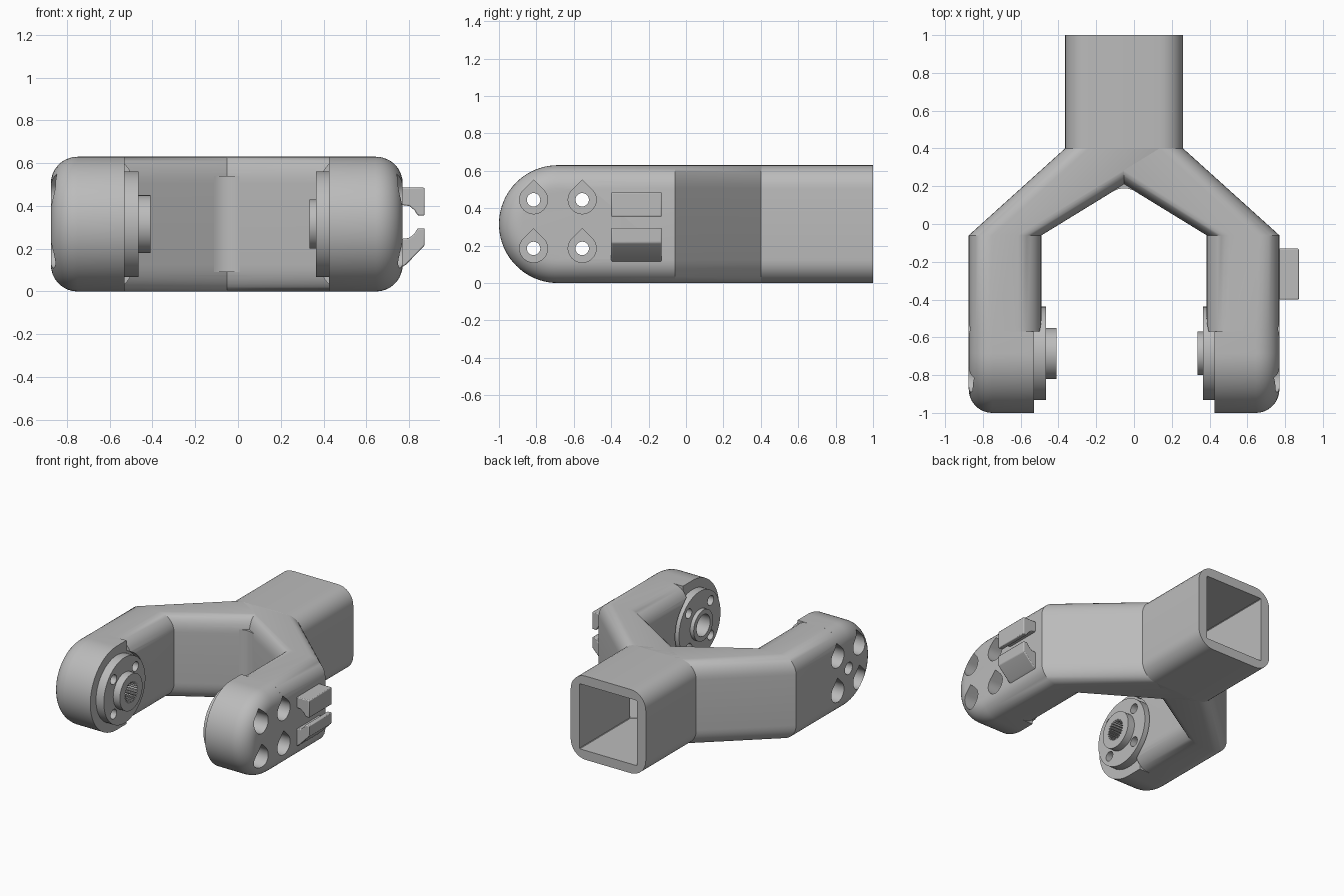
import bpy, bmesh
from math import sin, cos, pi, radians

if "Cube" in bpy.data.objects:
    bpy.data.objects.remove(bpy.data.objects["Cube"])

GREY = (0.5, 0.5, 0.5, 1)
mat = bpy.data.materials.new("plain grey")
mat.use_nodes = True
mat.diffuse_color = GREY
mat.node_tree.nodes["Principled BSDF"].inputs["Base Color"].default_value = GREY

CX, H, R = -0.0525, 0.63, 0.125          # fork centre line, height, edge radius
OUTER, INNER, FACE, STEM = 0.8225, 0.4375, 0.4775, 0.3125   # distances from CX
HUB_Y, HUB_Z, SPLIT = -0.685, 0.315, -0.57


def loft(name, rings):
    """Closed skin through rings with equal point counts."""
    bm = bmesh.new()
    loops = [[bm.verts.new(p) for p in ring] for ring in rings]
    n = len(loops[0])
    for a, b in zip(loops, loops[1:]):
        for i in range(n):
            j = (i + 1) % n
            bm.faces.new((a[i], a[j], b[j], b[i]))
    bm.faces.new(loops[0][::-1])
    bm.faces.new(loops[-1])
    bmesh.ops.recalc_face_normals(bm, faces=bm.faces)
    me = bpy.data.meshes.new(name)
    bm.to_mesh(me)
    bm.free()
    me.materials.append(mat)
    ob = bpy.data.objects.new(name, me)
    bpy.context.collection.objects.link(ob)
    return ob


def rounded(y, xa, xb, z0=0.0, z1=H, r=R, steps=8):
    """Rounded rectangle across the y axis."""
    x0, x1 = min(xa, xb), max(xa, xb)
    pts = []
    corners = ((x1 - r, z1 - r), (x0 + r, z1 - r), (x0 + r, z0 + r), (x1 - r, z0 + r))
    for k, (cx, cz) in enumerate(corners):
        for i in range(steps + 1):
            a = (k + i / steps) * pi / 2
            pts.append((cx + r * cos(a), y, cz + r * sin(a)))
    return pts


def prism(name, pts, xa, xb):
    """Extrude a (y, z) outline along x."""
    return loft(name, [[(x, y, z) for y, z in pts] for x in (xa, xb)])


def circle(y, z, r, n=48):
    return [(y + r * cos(2 * pi * i / n), z + r * sin(2 * pi * i / n)) for i in range(n)]


def teardrop(y, z, r=0.075):
    arc = [(y + r * cos(radians(a)), z + r * sin(radians(a))) for a in range(135, 406, 10)]
    return arc + [(y, z + r * 1.414)]


def cut(ob, cutters):
    bpy.context.view_layer.objects.active = ob
    for c in cutters:
        m = ob.modifiers.new("cut", 'BOOLEAN')
        m.operation, m.solver, m.object = 'DIFFERENCE', 'EXACT', c
        bpy.ops.object.modifier_apply(modifier=m.name)


parts, cutters = [], []


def keep(ob):
    parts.append(ob)
    return ob


def cutter(ob):
    ob.hide_render = True
    cutters.append(ob)
    return ob


# Hollow running from the open stem into each branch
cavities = {}
for s in (-1, 1):
    z0 = 0.071 + 0.001 * s
    spans = [(1.1, -0.24, 0.24), (0.4, -0.24, 0.24), (-0.06, 0.51, 0.75), (-0.15, 0.51, 0.75)]
    cavities[s] = cutter(loft("cavity", [
        rounded(y, CX + s * a, CX + s * b, z0, H - z0, 0.004, 1) for y, a, b in spans]))

stem = keep(loft("stem", [rounded(1, CX - STEM, CX + STEM), rounded(0.4, CX - STEM, CX + STEM)]))
cut(stem, [cavities[-1]])

for s, side in ((-1, "right"), (1, "left")):
    def X(d):
        return CX + s * d

    # Branch spreading from the stem, then the straight arm
    arm = keep(loft(side + "_arm", [rounded(0.4, X(-STEM), X(STEM)),
                                    rounded(-0.06, X(INNER), X(OUTER)),
                                    rounded(SPLIT, X(INNER), X(OUTER))]))

    # Round head with a softened outer edge
    rings = []
    for i in range(10):
        t = i / 9 * pi / 2
        r = HUB_Z - R * (1 - sin(t))
        d = OUTER - R * (1 - cos(t))
        outline = [(HUB_Y - r * sin(pi * k / 40), HUB_Z + r * cos(pi * k / 40)) for k in range(41)]
        outline = [(SPLIT, HUB_Z + r)] + outline + [(SPLIT, HUB_Z - r)]
        rings.append([(X(d), y, z) for y, z in outline])
    rings.append([(X(FACE), y, z) for y, z in outline])
    head = keep(loft(side + "_head", rings))

    # Hub disc and raised ring
    disc_d, ring_d, ring_r = (0.4125, 0.3575, 0.135) if s < 0 else (0.4175, 0.3875, 0.115)
    disc = keep(prism(side + "_hub_disc", circle(HUB_Y, HUB_Z, 0.247, 64), X(FACE + 0.01), X(disc_d)))
    ring = keep(prism(side + "_hub_ring", circle(HUB_Y, HUB_Z, ring_r), X(disc_d + 0.01), X(ring_d)))

    # Screw holes with teardrop recesses
    wells, screws = [], []
    for y in (-0.13, 0.13):
        for z in (-0.13, 0.13):
            wells.append(cutter(prism("well", teardrop(HUB_Y + y, HUB_Z + z), X(0.9), X(0.58))))
            screws.append(cutter(prism("screw_hole", circle(HUB_Y + y, HUB_Z + z, 0.036, 24),
                                       X(0.9), X(0.3))))

    # Hub bore: toothed on the right, plain on the left
    if s < 0:
        teeth = []
        for i in range(96):
            a, r = 2 * pi * i / 96, 0.078 if i % 4 < 2 else 0.064
            teeth.append((HUB_Y + r * cos(a), HUB_Z + r * sin(a)))
        bore = cutter(prism("bore", teeth, X(0.55), X(0.3)))
        axle = [cutter(prism("axle_hole", circle(HUB_Y, HUB_Z, 0.045, 32), X(0.9), X(0.3)))]
    else:
        bore = cutter(prism("bore", circle(HUB_Y, HUB_Z, 0.08), X(0.52), X(0.3)))
        axle = []

    clearance = cutter(prism("clearance", circle(HUB_Y, HUB_Z, 0.265, 64), X(FACE), X(0.3)))
    cut(arm, [cavities[s], cavities[-s], clearance] + wells + screws)
    cut(head, wells + screws + [bore] + axle)
    cut(disc, screws + [bore])
    cut(ring, [bore])

# Rounded crotch between the branches
slope, fr = 0.55, 0.115
tip = 0.2083
cy = tip - fr / cos(slope)
arc = [(CX + fr * sin(slope * k / 6), cy + fr * cos(slope * k / 6)) for k in range(-6, 7)]
outline = arc + [(CX + 0.04, tip + 0.02), (CX - 0.04, tip + 0.02)]
keep(loft("crotch_fillet", [[(x, y, z) for x, y in outline] for z in (0.09, H - 0.09)]))

# Cable clip jaws on the outside of the left arm
upper_jaw = [(0.76, 0.485), (0.873, 0.485), (0.873, 0.355), (0.84, 0.355), (0.825, 0.38),
             (0.8, 0.4), (0.76, 0.405)]
lower_jaw = [(0.76, 0.11), (0.785, 0.125), (0.873, 0.215), (0.873, 0.295), (0.84, 0.295),
             (0.825, 0.27), (0.8, 0.25), (0.76, 0.245)]
for name, pts in (("upper_clip_jaw", upper_jaw), ("lower_clip_jaw", lower_jaw)):
    jaw = keep(loft(name, [[(x, y, z) for x, z in pts] for y in (-0.4, -0.13)]))
    bev = jaw.modifiers.new("soft edges", 'BEVEL')
    bev.width, bev.segments = 0.006, 2

# Remove cutters and shade the parts
for c in cutters:
    bpy.data.objects.remove(c)
for ob in parts:
    bpy.ops.object.select_all(action='DESELECT')
    ob.select_set(True)
    bpy.context.view_layer.objects.active = ob
    bpy.ops.object.shade_smooth_by_angle(angle=radians(28))
